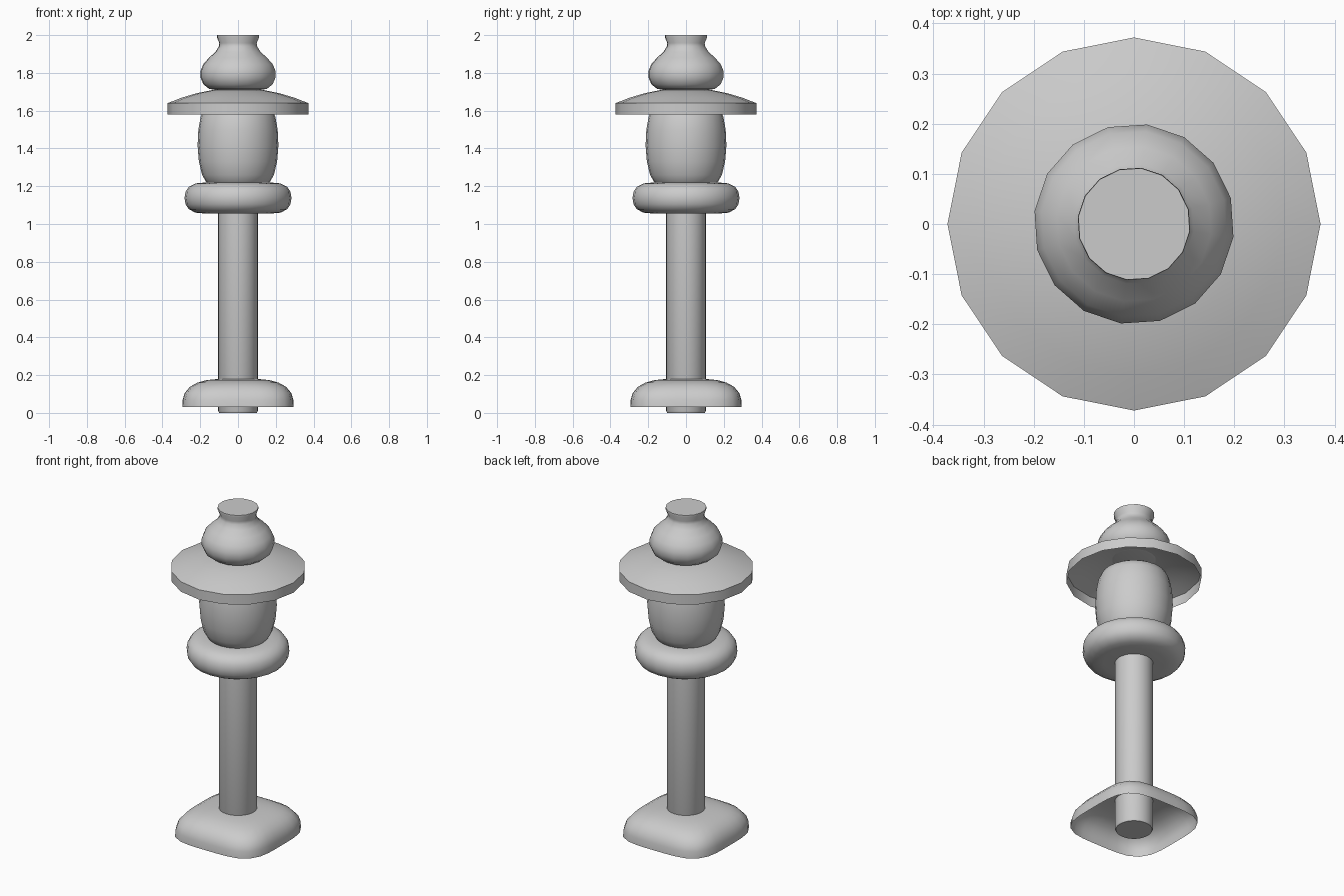
import bpy, bmesh
from math import cos, sin, pi, radians

if "Cube" in bpy.data.objects:
    bpy.data.objects.remove(bpy.data.objects["Cube"])


def lathe(name, profile, sides=16, turn=0.0, cap_bottom=True, cap_top=True, angle=40):
    """Sweep (radius, z[, squareness]) points round the z axis; squareness 2 is a circle."""
    bm = bmesh.new()
    rings = []
    for r, z, *sq in profile:
        n = sq[0] if sq else 2
        ring = []
        for i in range(sides):
            a = 2 * pi * i / sides + radians(turn)
            k = r * (abs(cos(a)) ** n + abs(sin(a)) ** n) ** (-1 / n)
            ring.append(bm.verts.new((k * cos(a), k * sin(a), z)))
        rings.append(ring)
    for lo, hi in zip(rings, rings[1:]):
        for i in range(sides):
            j = (i + 1) % sides
            bm.faces.new((lo[i], lo[j], hi[j], hi[i]))
    if cap_bottom:
        bm.faces.new(rings[0][::-1])
    if cap_top:
        bm.faces.new(rings[-1])
    mesh = bpy.data.meshes.new(name)
    bm.to_mesh(mesh)
    bm.free()
    obj = bpy.data.objects.new(name, mesh)
    bpy.context.collection.objects.link(obj)
    bpy.ops.object.select_all(action='DESELECT')
    obj.select_set(True)
    bpy.context.view_layer.objects.active = obj
    bpy.ops.object.shade_smooth_by_angle(angle=radians(angle))
    return obj


# Hollow rounded-square foot, open underneath
lathe("base_stone", [(0.295, 0.03, 4), (0.293, 0.07, 4), (0.282, 0.105, 4),
                     (0.255, 0.138, 3.8), (0.215, 0.16, 3.5), (0.165, 0.174, 3),
                     (0.10, 0.18, 2)], sides=32, cap_bottom=False, angle=60)

# Round post running down through the foot
lathe("post", [(0.10, 0), (0.105, 0.01), (0.105, 1.08)], sides=32)

# Cushion-shaped platform
lathe("platform", [(0.17, 1.055), (0.225, 1.06), (0.26, 1.078), (0.278, 1.105),
                   (0.283, 1.138), (0.278, 1.17), (0.26, 1.197), (0.225, 1.215),
                   (0.17, 1.22)], sides=24, angle=60)

# Barrel-shaped lantern chamber
lathe("lantern_chamber", [(0.15, 1.205), (0.17, 1.225), (0.19, 1.26), (0.207, 1.33),
                          (0.214, 1.415), (0.21, 1.50), (0.197, 1.57),
                          (0.18, 1.605), (0.15, 1.625)], sides=24, angle=60)

# Wide roof with upright rim, hollow underneath
lathe("roof", [(0.372, 1.58), (0.372, 1.64), (0.30, 1.668), (0.22, 1.692),
               (0.13, 1.71)], cap_bottom=False, angle=30)

# Vase-shaped finial
lathe("finial", [(0.11, 1.708), (0.155, 1.716), (0.185, 1.74), (0.20, 1.775),
                 (0.20, 1.81), (0.186, 1.845), (0.155, 1.88), (0.12, 1.912),
                 (0.102, 1.94), (0.10, 1.958), (0.113, 1.99), (0.112, 2.0)],
      turn=15, angle=50)
